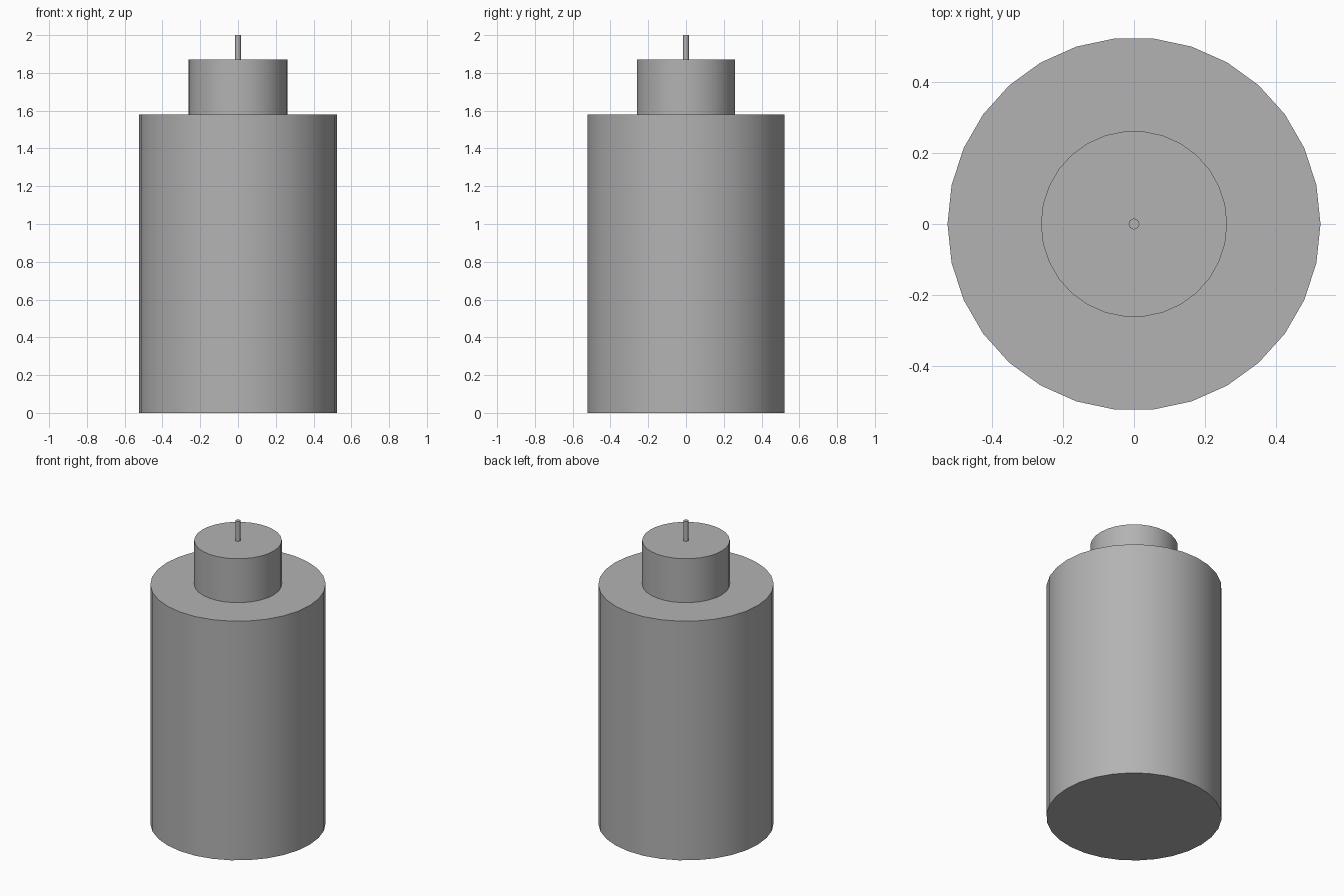
import bpy, bmesh, math

cube = bpy.data.objects.get("Cube")
if cube:
    bpy.data.objects.remove(cube, do_unlink=True)

SIDES = 30

grey = bpy.data.materials.new("plain_grey")
grey.use_nodes = True
colour = (0.45, 0.45, 0.45, 1)
grey.diffuse_color = colour
grey.node_tree.nodes["Principled BSDF"].inputs["Base Color"].default_value = colour


def cylinder(name, radius, bottom, top):
    """Capped cylinder with a corner on the x axis."""
    bm = bmesh.new()
    ring = []
    for i in range(SIDES):
        a = math.tau * i / SIDES
        ring.append(bm.verts.new((radius * math.cos(a), radius * math.sin(a), bottom)))
    base = bm.faces.new(ring)
    cap = bmesh.ops.extrude_face_region(bm, geom=[base], use_keep_orig=True)
    lifted = [v for v in cap["geom"] if isinstance(v, bmesh.types.BMVert)]
    bmesh.ops.translate(bm, verts=lifted, vec=(0, 0, top - bottom))
    bmesh.ops.recalc_face_normals(bm, faces=bm.faces)
    mesh = bpy.data.meshes.new(name)
    bm.to_mesh(mesh)
    bm.free()
    mesh.materials.append(grey)
    obj = bpy.data.objects.new(name, mesh)
    bpy.context.collection.objects.link(obj)
    # Smooth sides, sharp rims
    bpy.ops.object.select_all(action='DESELECT')
    obj.select_set(True)
    bpy.context.view_layer.objects.active = obj
    bpy.ops.object.shade_smooth_by_angle(angle=math.radians(30))
    return obj


# Wide body, narrower neck and thin pin stacked on one axis
cylinder("body", 0.525, 0, 1.58)
cylinder("neck", 0.262, 1.58, 1.87)
cylinder("pin", 0.015, 1.87, 2.0)
